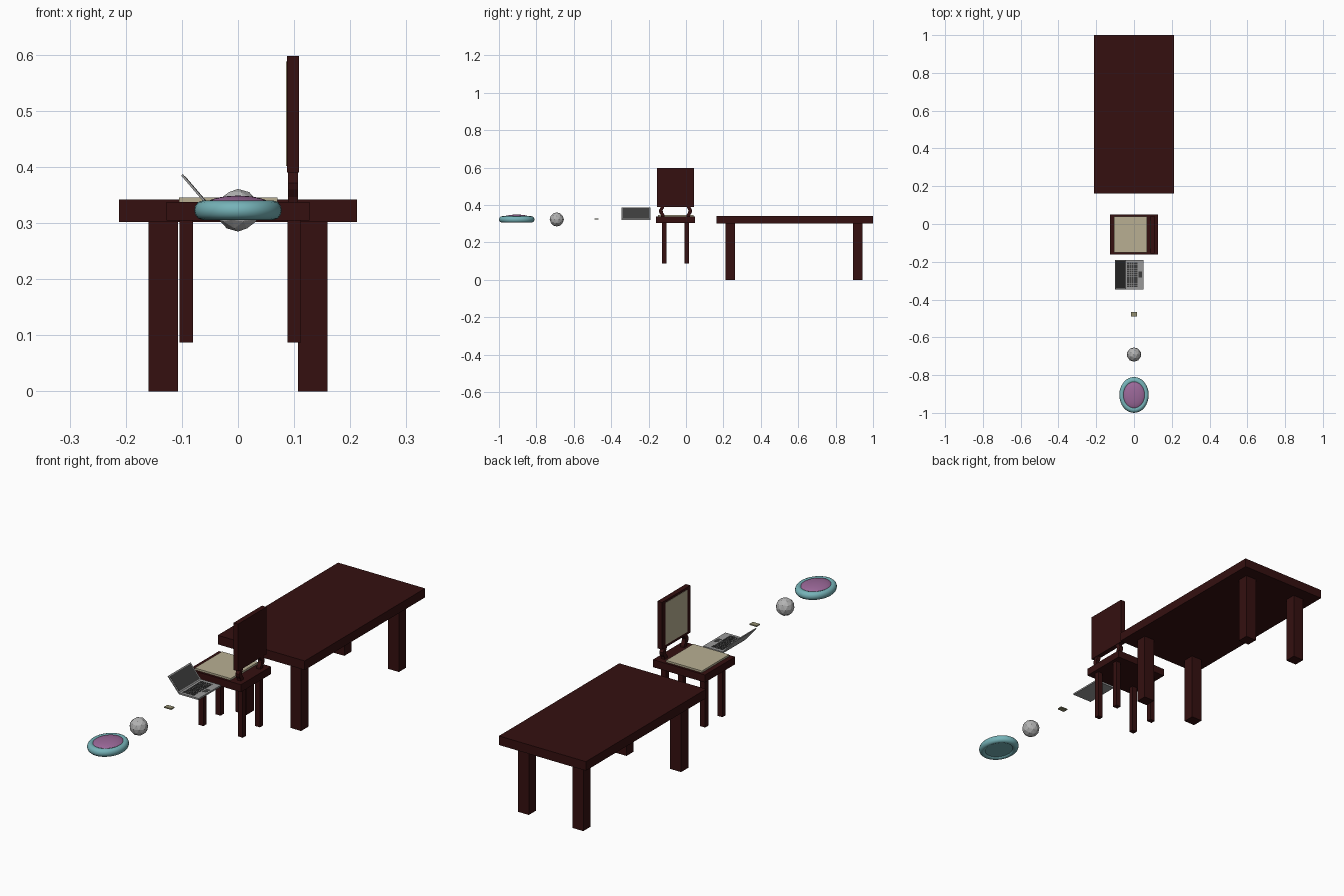
import bpy, bmesh, math
from mathutils import Vector, Matrix

if "Cube" in bpy.data.objects:
    bpy.data.objects.remove(bpy.data.objects["Cube"])


def material(name, r, g, b):
    m = bpy.data.materials.new(name)
    m.diffuse_color = (r, g, b, 1)
    m.use_nodes = True
    m.node_tree.nodes["Principled BSDF"].inputs["Base Color"].default_value = m.diffuse_color
    return m


wood = material("dark_wood", 0.035, 0.005, 0.005)
fabric = material("beige_fabric", 0.48, 0.43, 0.29)
metal = material("laptop_metal", 0.32, 0.32, 0.32)
dark = material("dark_plastic", 0.045, 0.045, 0.045)
card_mat = material("card", 0.30, 0.28, 0.17)
ball_mat = material("ball_grey", 0.45, 0.45, 0.45)
teal = material("teal", 0.18, 0.45, 0.48)
purple = material("purple", 0.33, 0.14, 0.32)


def add_box(bm, lo, hi):
    lo, hi = Vector(lo), Vector(hi)
    bmesh.ops.create_cube(bm, size=1, matrix=Matrix.Translation((lo + hi) / 2)
                          @ Matrix.Diagonal((hi - lo).to_4d()))


def finish(name, bm, mat):
    me = bpy.data.meshes.new(name)
    bm.to_mesh(me)
    bm.free()
    me.materials.append(mat)
    ob = bpy.data.objects.new(name, me)
    bpy.context.collection.objects.link(ob)
    return ob


def box(name, lo, hi, mat):
    bm = bmesh.new()
    add_box(bm, lo, hi)
    return finish(name, bm, mat)


def smooth(ob, angle=40):
    bpy.ops.object.select_all(action='DESELECT')
    ob.select_set(True)
    bpy.context.view_layer.objects.active = ob
    bpy.ops.object.shade_smooth_by_angle(angle=math.radians(angle))


# Table
box("table_top", (-0.212, 0.162, 0.302), (0.212, 1.0, 0.342), wood)
for sx in (-1, 1):
    for y in (0.237, 0.918):
        box("table_leg", (sx * 0.133 - 0.0265, y - 0.025, 0),
            (sx * 0.133 + 0.0265, y + 0.025, 0.303), wood)

# Chair seat and legs
CY = -0.056
box("seat_frame", (-0.127, CY - 0.105, 0.305), (0.127, CY + 0.105, 0.338), wood)
box("seat_cushion", (-0.105, CY - 0.095, 0.33), (0.07, CY + 0.095, 0.346), fabric)
for x in (-0.092, 0.1):
    for s in (-1, 1):
        y = CY + s * 0.06
        box("chair_leg", (x - 0.012, y - 0.011, 0.087), (x + 0.012, y + 0.011, 0.307), wood)

# Chair back with its pad and the two curved supports
box("backrest", (0.087, CY - 0.099, 0.39), (0.109, CY + 0.099, 0.598), wood)
box("backrest_pad", (0.0855, CY - 0.075, 0.402), (0.09, CY + 0.075, 0.588), fabric)
PATH = [(0.067, 0.33), (0.069, 0.347), (0.077, 0.36), (0.079, 0.372), (0.073, 0.382), (0.067, 0.397)]
for s in (-1, 1):
    bm = bmesh.new()
    rings = []
    for off, z in PATH:
        rings.append([bm.verts.new((0.098 + dx, CY + s * off + dy, z))
                      for dx, dy in ((-0.009, -0.01), (0.009, -0.01), (0.009, 0.01), (-0.009, 0.01))])
    for a, b in zip(rings, rings[1:]):
        for i in range(4):
            j = (i + 1) % 4
            bm.faces.new((a[i], a[j], b[j], b[i]))
    bm.faces.new(rings[0][::-1])
    bm.faces.new(rings[-1])
    finish("back_support", bm, wood)

# Laptop base, keys and touchpad
LY = -0.268
box("laptop_base", (-0.046, LY - 0.078, 0.32), (0.05, LY + 0.078, 0.327), metal)
bm = bmesh.new()
for i in range(5):
    for j in range(12):
        x = -0.036 + i * 0.0112
        y = LY - 0.066 + j * 0.011
        add_box(bm, (x, y, 0.3265), (x + 0.0092, y + 0.009, 0.328))
finish("laptop_keys", bm, dark)
box("laptop_touchpad", (0.024, LY - 0.016, 0.3265), (0.042, LY + 0.016, 0.3275), dark)

# Laptop lid, tilted back about the hinge
tilt = Matrix.Translation((-0.045, 0, 0.325)) @ Matrix.Rotation(-0.707, 4, 'Y')
for name, lo, hi, mat in (
        ("laptop_lid", (-0.004, LY - 0.078, 0), (0, LY + 0.078, 0.082), metal),
        ("laptop_screen", (-0.001, LY - 0.072, 0.007), (0.0008, LY + 0.072, 0.077), dark)):
    ob = box(name, lo, hi, mat)
    ob.data.transform(tilt)

# Small card
box("card", (-0.017, -0.49, 0.323), (0.017, -0.467, 0.328), card_mat)

# Faceted ball
bm = bmesh.new()
bmesh.ops.create_icosphere(bm, subdivisions=2, radius=0.038,
                           matrix=Matrix.Translation((0, -0.691, 0.323)))
finish("ball", bm, ball_mat)

# Pet bed: oval ring, floor and domed cushion
BY = -0.905
bpy.ops.mesh.primitive_torus_add(major_segments=32, minor_segments=12,
                                 major_radius=0.078, minor_radius=0.017)
ring = bpy.context.object
ring.name = "bed_ring"
ring.data.transform(Matrix.Translation((0, BY, 0.323)) @ Matrix.Diagonal((0.82, 1, 1, 1)))
ring.data.materials.append(teal)
smooth(ring, 60)

bm = bmesh.new()
bmesh.ops.create_cone(bm, cap_ends=True, segments=32, radius1=0.07, radius2=0.07, depth=0.006,
                      matrix=Matrix.Translation((0, BY, 0.315)) @ Matrix.Diagonal((0.82, 1, 1, 1)))
finish("bed_floor", bm, teal)

bm = bmesh.new()
bmesh.ops.create_uvsphere(bm, u_segments=32, v_segments=16, radius=1,
                          matrix=Matrix.Translation((0, BY, 0.331)) @ Matrix.Diagonal((0.06, 0.074, 0.018, 1)))
smooth(finish("bed_cushion", bm, purple), 60)
